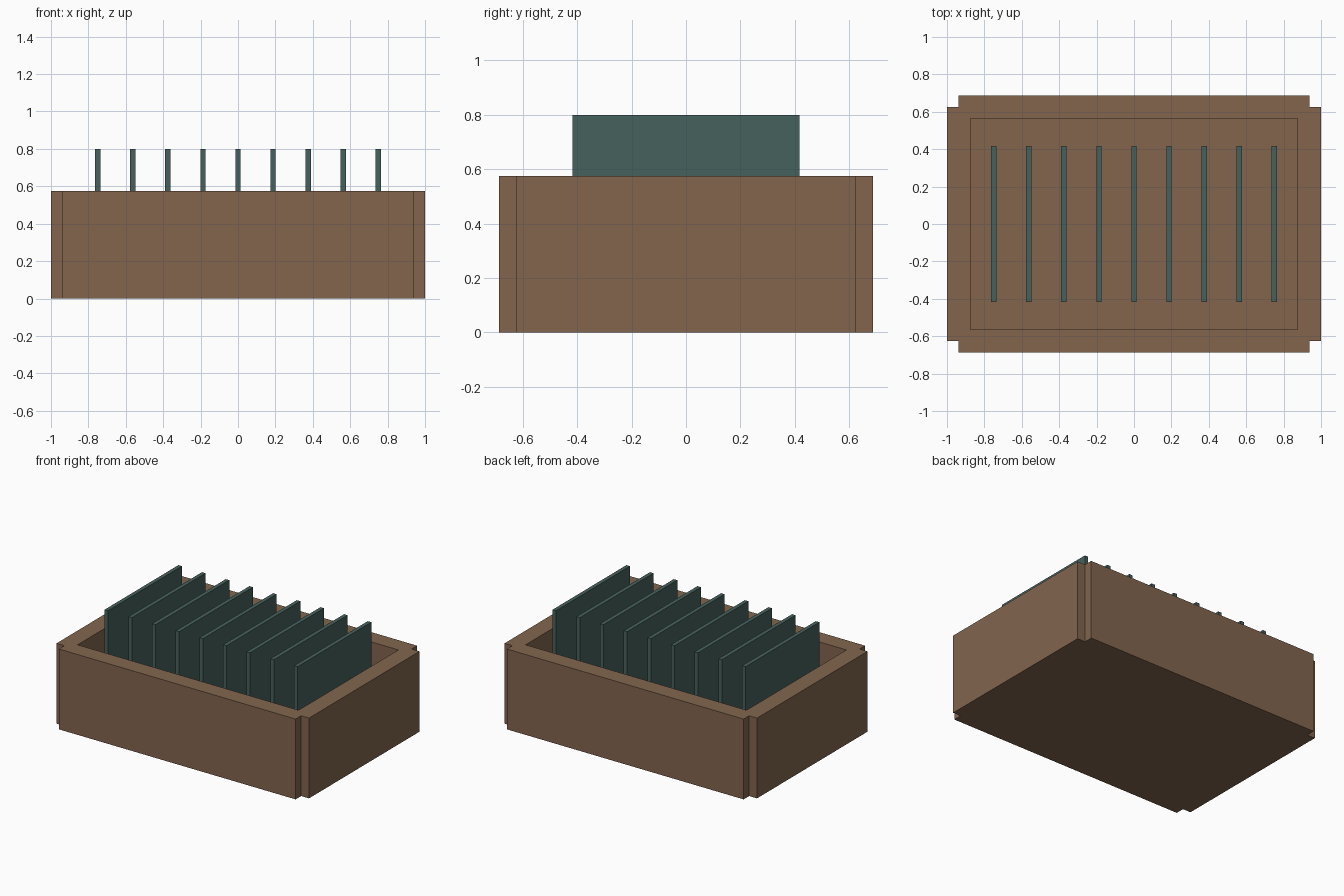
import bpy
import bmesh

if "Cube" in bpy.data.objects:
    bpy.data.objects.remove(bpy.data.objects["Cube"])


def material(name, rgb):
    mat = bpy.data.materials.new(name)
    mat.use_nodes = True
    color = (*rgb, 1)
    mat.diffuse_color = color
    mat.node_tree.nodes["Principled BSDF"].inputs["Base Color"].default_value = color
    return mat


def prism(name, outline, bottom, top, mat):
    """Extrude a flat outline from bottom to top."""
    bm = bmesh.new()
    face = bm.faces.new([bm.verts.new((x, y, bottom)) for x, y in outline])
    extruded = bmesh.ops.extrude_face_region(bm, geom=[face])["geom"]
    verts = [v for v in extruded if isinstance(v, bmesh.types.BMVert)]
    bmesh.ops.translate(bm, verts=verts, vec=(0, 0, top - bottom))
    bmesh.ops.recalc_face_normals(bm, faces=bm.faces)
    mesh = bpy.data.meshes.new(name)
    bm.to_mesh(mesh)
    bm.free()
    mesh.materials.append(mat)
    obj = bpy.data.objects.new(name, mesh)
    bpy.context.collection.objects.link(obj)
    return obj


def rectangle(x, half_x, half_y):
    return [(x - half_x, -half_y), (x + half_x, -half_y),
            (x + half_x, half_y), (x - half_x, half_y)]


wood = material("brown wood", (0.223, 0.130, 0.076))
slate = material("dark teal", (0.061, 0.119, 0.109))

WALL_TOP, FLOOR_TOP = 0.575, 0.0625

# Crate body: rectangle with a small notch at each corner
quarter = [(1, 0.625), (0.9375, 0.625), (0.9375, 0.6875)]
outline = (quarter + [(-x, y) for x, y in reversed(quarter)]
           + [(-x, -y) for x, y in quarter]
           + [(x, -y) for x, y in reversed(quarter)])
crate = prism("crate", outline, 0, WALL_TOP, wood)

# Hollow out the crate
cutter = prism("cavity_cutter", rectangle(0, 0.875, 0.5645), FLOOR_TOP, 1, wood)
cutter.hide_render = True
cut = crate.modifiers.new("cavity", "BOOLEAN")
cut.operation = "DIFFERENCE"
cut.solver = "EXACT"
cut.object = cutter
bpy.context.view_layer.objects.active = crate
bpy.ops.object.modifier_apply(modifier=cut.name)
bpy.data.objects.remove(cutter)

# Row of upright panels standing on the crate floor
COUNT, SPACING = 9, 0.1875
for i in range(COUNT):
    x = (i - (COUNT - 1) / 2) * SPACING
    prism(f"panel_{i + 1}", rectangle(x, 0.014, 0.417), FLOOR_TOP, 0.8, slate)
